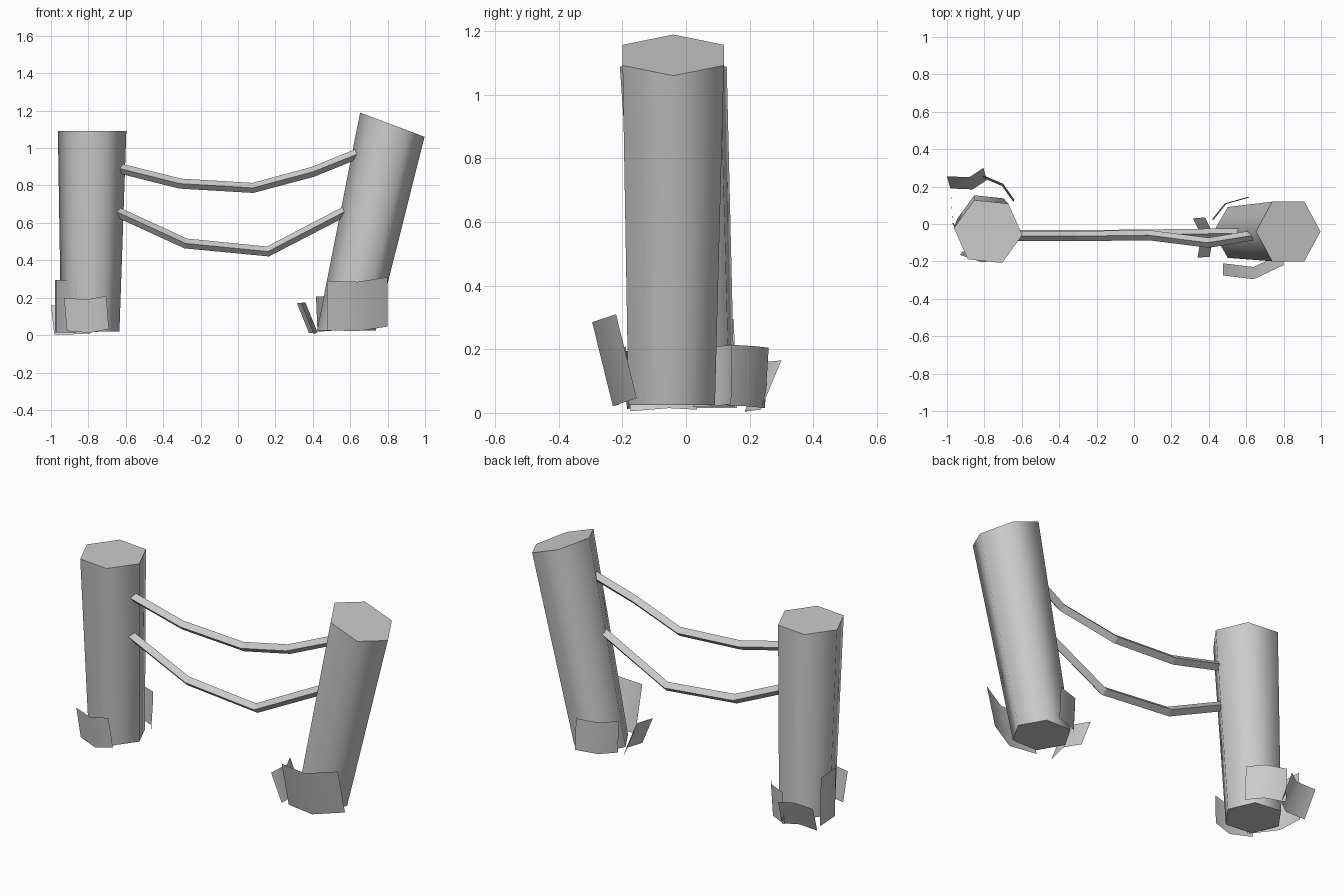
import bpy, bmesh
from math import cos, sin, radians, tau
from mathutils import Vector

if "Cube" in bpy.data.objects:
    bpy.data.objects.remove(bpy.data.objects["Cube"])

grey = bpy.data.materials.new("plain grey")
grey.use_nodes = True
grey.diffuse_color = (0.6, 0.6, 0.6, 1)
grey.node_tree.nodes["Principled BSDF"].inputs["Base Color"].default_value = (0.6, 0.6, 0.6, 1)


def finish(name, bm):
    mesh = bpy.data.meshes.new(name)
    bm.to_mesh(mesh)
    bm.free()
    mesh.materials.append(grey)
    obj = bpy.data.objects.new(name, mesh)
    bpy.context.collection.objects.link(obj)
    return obj


def ring(bm, centre, radius, sides, turn=0, tilt=0):
    """Horizontal polygon, tipped down towards +x by tilt degrees."""
    t = radians(tilt)
    verts = []
    for i in range(sides):
        a = tau * i / sides + radians(turn)
        offset = Vector((cos(a) * cos(t), sin(a), -cos(a) * sin(t)))
        verts.append(bm.verts.new(Vector(centre) + radius * offset))
    return verts


def bridge(bm, a, b, smooth):
    for i in range(len(a)):
        j = (i + 1) % len(a)
        bm.faces.new((a[i], a[j], b[j], b[i])).smooth = smooth


def post(name, bottom, top, turn, tilt):
    """Six-sided log, smooth round the side with flat crisp ends."""
    bm = bmesh.new()
    low = ring(bm, bottom, 0.157, 6, turn)
    high = ring(bm, top, 0.184, 6, turn, tilt)
    bridge(bm, low, high, True)
    for cap in (bm.faces.new(low[::-1]), bm.faces.new(high)):
        for edge in cap.edges:
            edge.smooth = False
    return finish(name, bm)


def rope(name, path):
    """Sagging rope with a diamond cross-section."""
    bm = bmesh.new()
    pts = [Vector(p) for p in path]
    loops = []
    for i, p in enumerate(pts):
        along = (pts[min(i + 1, len(pts) - 1)] - pts[max(i - 1, 0)]).normalized()
        side = Vector((0, 0, 1)).cross(along).normalized()
        up = along.cross(side)
        loops.append([bm.verts.new(p + 0.027 * d) for d in (side, up, -side, -up)])
    for a, b in zip(loops, loops[1:]):
        bridge(bm, a, b, False)
    bm.faces.new(loops[0])
    bm.faces.new(loops[-1][::-1])
    bmesh.ops.recalc_face_normals(bm, faces=bm.faces)
    return finish(name, bm)


def blade(name, top, lean):
    """Bent sheet: three top points, dropped to the ground along lean."""
    bm = bmesh.new()
    high = [bm.verts.new(p) for p in top]
    low = [bm.verts.new(Vector(p) + Vector(lean)) for p in top]
    for i in range(2):
        bm.faces.new((low[i], low[i + 1], high[i + 1], high[i])).smooth = True
    return finish(name, bm)


# Posts
post("right_post", (-0.79, 0.01, 0.02), (-0.78, -0.04, 1.09), -6, 0)
post("left_post", (0.58, -0.045, 0.025), (0.825, -0.04, 1.125), 0, 20.6)

# Ropes
rope("upper_rope", [(-0.63, -0.065, 0.89), (-0.31, -0.065, 0.81), (0.08, -0.06, 0.787),
                    (0.4, -0.1, 0.873), (0.64, -0.06, 0.97)])
rope("lower_rope", [(-0.65, -0.06, 0.66), (-0.28, -0.06, 0.49), (0.16, -0.055, 0.447),
                    (0.57, -0.05, 0.66)])

# Ground blades around the leaning post
blade("left_front_blade", [(0.475, -0.275, 0.29), (0.64, -0.295, 0.285), (0.8, -0.22, 0.31)],
      (0, 0.065, -0.264))
blade("left_inner_blade", [(0.315, 0.03, 0.17), (0.36, -0.06, 0.175), (0.34, -0.18, 0.165)],
      (0.065, 0.005, -0.16))
blade("left_back_blade", [(0.61, 0.145, 0.215), (0.485, 0.11, 0.21), (0.417, 0.025, 0.205)],
      (0.008, -0.003, -0.187))

# Ground blades around the upright post
blade("right_outer_blade", [(-0.978, 0.15, 0.295), (-0.97, 0.0, 0.295), (-0.867, -0.14, 0.295)],
      (0, 0.01, -0.28))
blade("right_front_blade", [(-0.93, -0.165, 0.2), (-0.81, -0.205, 0.19), (-0.705, -0.19, 0.21)],
      (0.015, 0.02, -0.178))
blade("right_far_blade", [(-0.805, 0.3, 0.165), (-0.88, 0.25, 0.16), (-1.0, 0.255, 0.157)],
      (0.018, -0.065, -0.155))
blade("right_back_blade", [(-0.64, 0.13, 0.215), (-0.7, 0.215, 0.21), (-0.805, 0.26, 0.205)],
      (-0.005, -0.012, -0.19))
